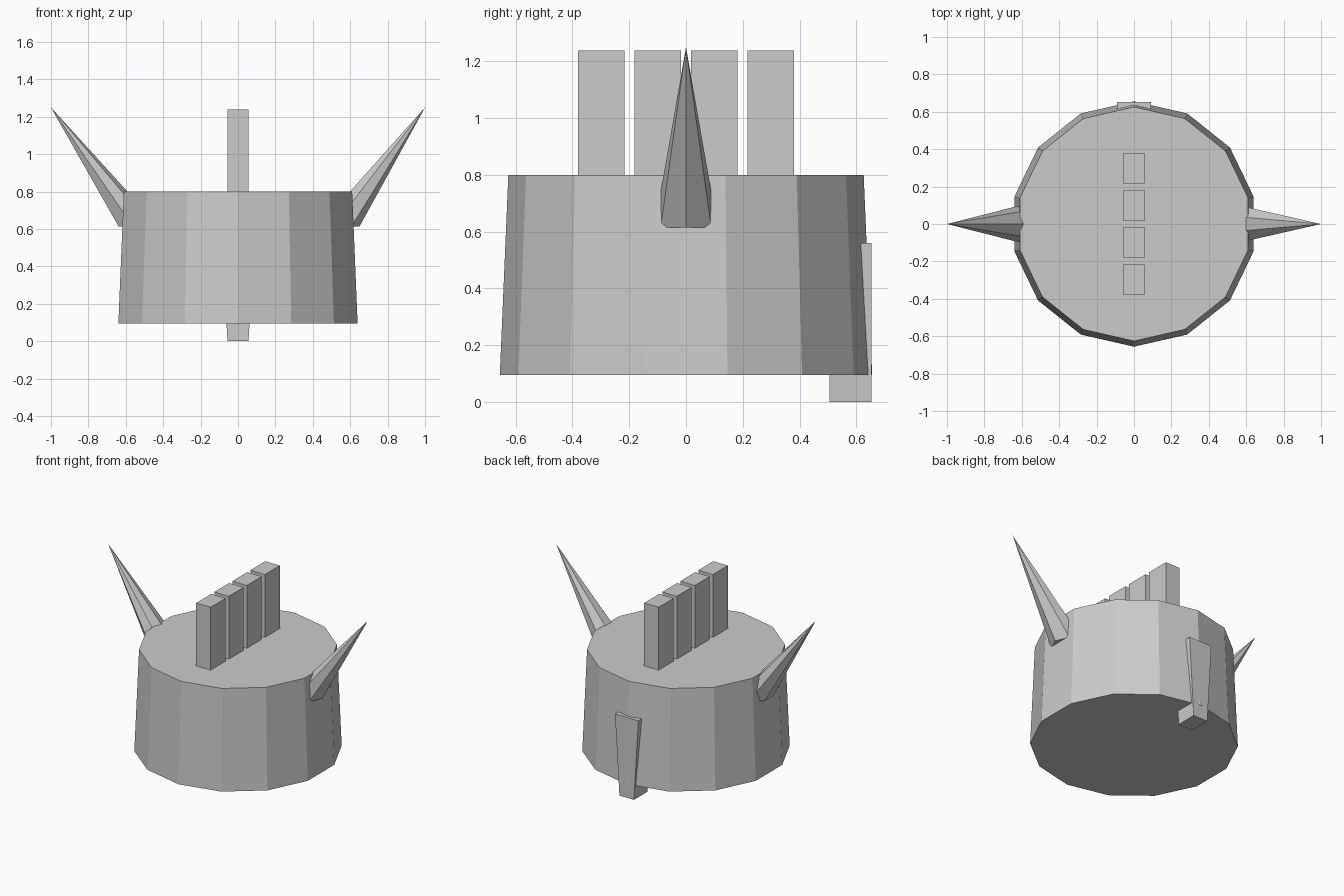
import bpy, bmesh
from math import cos, sin, pi

if "Cube" in bpy.data.objects:
    bpy.data.objects.remove(bpy.data.objects["Cube"])


def ring(n, radius, z, cx=0.0, start=0.0):
    return [(cx + radius * cos(start + 2 * pi * i / n),
             radius * sin(start + 2 * pi * i / n), z) for i in range(n)]


def rect(hx, y0, y1, z):
    return [(-hx, y0, z), (hx, y0, z), (hx, y1, z), (-hx, y1, z)]


def loft(name, bottom, top):
    """Closed flat-faced solid from a bottom ring to a top ring or a single tip."""
    bm = bmesh.new()
    a = [bm.verts.new(p) for p in bottom]
    b = [bm.verts.new(p) for p in top]
    n = len(a)
    bm.faces.new(a[::-1])
    if len(b) > 1:
        bm.faces.new(b)
    for i in range(n):
        j = (i + 1) % n
        if len(b) > 1:
            bm.faces.new((a[i], a[j], b[j], b[i]))
        else:
            bm.faces.new((a[i], a[j], b[0]))
    bmesh.ops.recalc_face_normals(bm, faces=bm.faces)
    mesh = bpy.data.meshes.new(name)
    bm.to_mesh(mesh)
    bm.free()
    obj = bpy.data.objects.new(name, mesh)
    bpy.context.collection.objects.link(obj)
    return obj


# Tapered 14-sided body
loft("body", ring(14, 0.656, 0.095, start=pi / 2), ring(14, 0.626, 0.80, start=pi / 2))

# Row of four upright plates on top
for i, yc in enumerate((-0.298, -0.099, 0.099, 0.298)):
    loft(f"crest_plate_{i + 1}",
         rect(0.056, yc - 0.082, yc + 0.082, 0.75),
         rect(0.056, yc - 0.082, yc + 0.082, 1.238))

# Seven-sided leaning horns
for side, label in ((1, "right"), (-1, "left")):
    loft(f"horn_{label}", ring(7, 0.114, 0.614, cx=side * 0.536), [(side, 0, 1.25)])

# Tapered block at the back, reaching the ground
loft("back_block", rect(0.056, 0.505, 0.653, 0.0), rect(0.09, 0.505, 0.653, 0.56))
